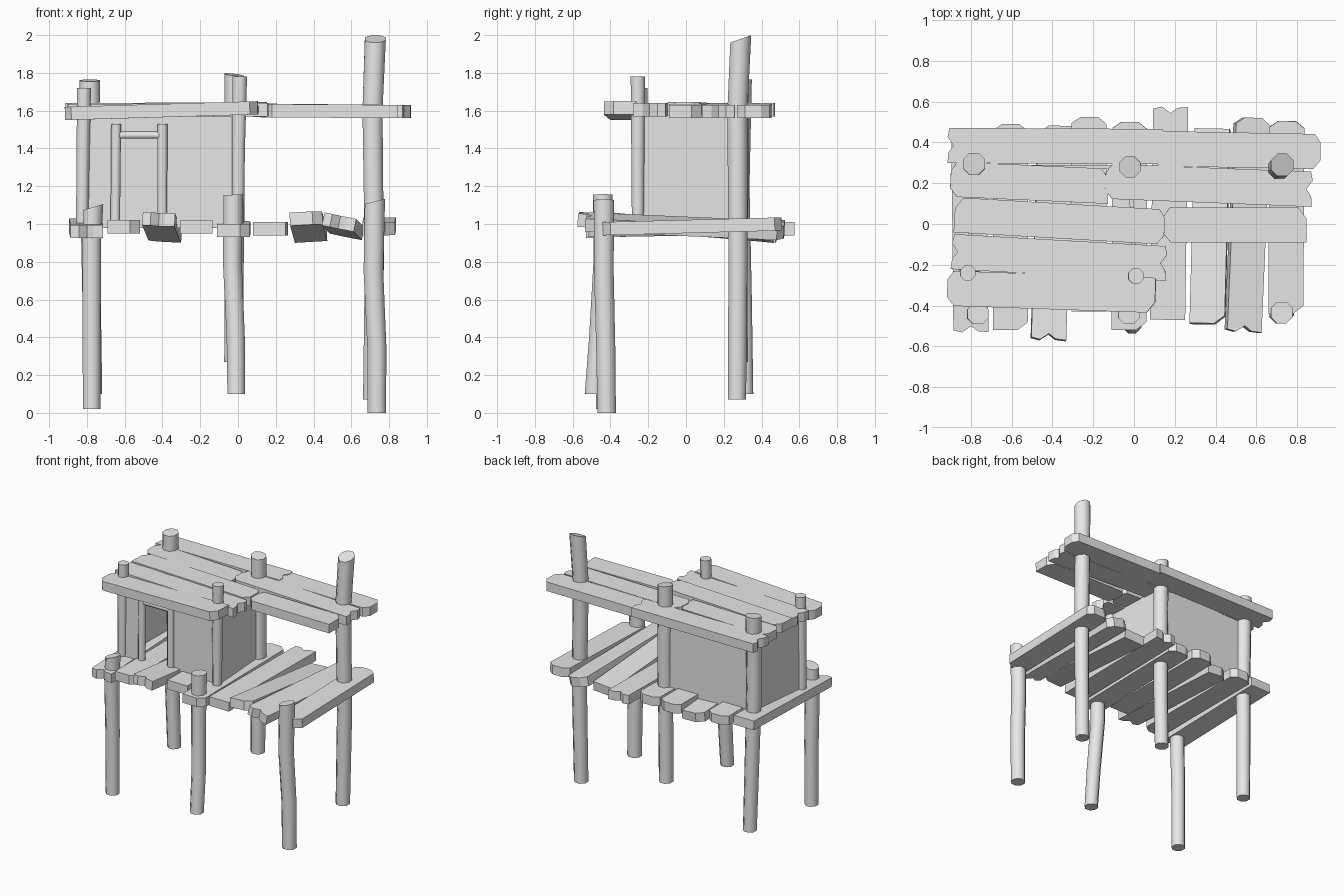
import bpy, bmesh, math
from mathutils import Vector, Matrix

cube = bpy.data.objects.get("Cube")
if cube:
    bpy.data.objects.remove(cube, do_unlink=True)

grey = bpy.data.materials.new("weathered_grey")
grey.use_nodes = True
grey.diffuse_color = (0.8, 0.8, 0.8, 1)
grey.node_tree.nodes["Principled BSDF"].inputs["Base Color"].default_value = (0.8, 0.8, 0.8, 1)


def finish(name, bm, smooth=False):
    bmesh.ops.recalc_face_normals(bm, faces=bm.faces)
    mesh = bpy.data.meshes.new(name)
    bm.to_mesh(mesh)
    bm.free()
    mesh.materials.append(grey)
    obj = bpy.data.objects.new(name, mesh)
    bpy.context.collection.objects.link(obj)
    if smooth:
        bpy.ops.object.select_all(action='DESELECT')
        obj.select_set(True)
        bpy.context.view_layer.objects.active = obj
        bpy.ops.object.shade_smooth_by_angle(angle=math.radians(50))
    return obj


# Broken plank ends: (position across the width, how far it is cut back)
ENDS = {
    "flat": [(-1, 0), (1, 0)],
    "notch": [(-1, 0), (-0.4, 0.005), (0, 0.03), (0.5, 0), (1, 0.01)],
    "clip": [(-1, 0.035), (-0.5, 0), (0.5, 0), (1, 0.03)],
    "chip_a": [(-1, 0.04), (-0.4, 0), (1, 0)],
    "chip_b": [(-1, 0), (0.4, 0), (1, 0.04)],
}


def plank(name, start, end, ends, roll=0, width=0.172, thick=0.07):
    start, end = Vector(start), Vector(end)
    length = (end - start).length
    along = (end - start).normalized()
    side = Vector((0, 0, 1)).cross(along).normalized()
    frame = Matrix((along, side, along.cross(side))).transposed().to_4x4()
    frame = Matrix.Translation(start) @ frame @ Matrix.Rotation(roll, 4, 'X')
    outline = [(cut, v * width / 2) for v, cut in reversed(ENDS[ends[0]])]
    outline += [(length - cut, v * width / 2) for v, cut in ENDS[ends[1]]]
    bm = bmesh.new()
    face = bm.faces.new([bm.verts.new((x, y, -thick / 2)) for x, y in outline])
    up = bmesh.ops.extrude_face_region(bm, geom=[face])["geom"]
    bmesh.ops.translate(bm, vec=(0, 0, thick),
                        verts=[g for g in up if isinstance(g, bmesh.types.BMVert)])
    bm.transform(frame)
    return finish(name, bm)


def post(name, path, r0, r1, slant=(0, 0), sides=8):
    """Crooked log through the path points, with an obliquely sawn top."""
    bm = bmesh.new()
    rings = []
    for i, p in enumerate(path):
        r = r0 + (r1 - r0) * i / (len(path) - 1)
        ring = []
        for k in range(sides):
            a = math.tau * (k + 0.5) / sides
            dx, dy = r * math.cos(a), r * math.sin(a)
            dz = dx * slant[0] + dy * slant[1] if i == len(path) - 1 else 0
            ring.append(bm.verts.new((p[0] + dx, p[1] + dy, p[2] + dz)))
        rings.append(ring)
    for low, high in zip(rings, rings[1:]):
        for k in range(sides):
            n = (k + 1) % sides
            bm.faces.new((low[k], low[n], high[n], high[k]))
    bm.faces.new(rings[0])
    bm.faces.new(rings[-1])
    return finish(name, bm, smooth=True)


def wall(name, a, b, z0, z1, thick=0.02):
    a, b = Vector((*a, 0)), Vector((*b, 0))
    d = b - a
    bm = bmesh.new()
    bmesh.ops.create_cube(bm, size=1)
    bm.transform(Matrix.Translation((a + b) / 2 + Vector((0, 0, (z0 + z1) / 2)))
                 @ Matrix.Rotation(math.atan2(d.y, d.x), 4, 'Z')
                 @ Matrix.Diagonal((d.length, thick, z1 - z0, 1)))
    return finish(name, bm)


# Front legs
post("front_leg_right", [(-.775, -.43, .02), (-.775, -.43, .5), (-.775, -.44, .9), (-.765, -.44, 1.09)],
     .05, .056, (.3, 0))
post("front_leg_middle", [(-.01, -.49, .1), (-.012, -.465, .4), (-.03, -.44, .8), (-.025, -.44, 1.155)],
     .05, .056, (.05, 0))
post("front_leg_left", [(.735, -.42, 0), (.735, -.425, .35), (.717, -.435, .75), (.725, -.435, 1.12)],
     .053, .058, (.25, 0))

# Back posts running from the ground through the roof
post("back_post_right", [(-.765, .31, .1), (-.775, .3, .6), (-.785, .285, 1.2), (-.785, .295, 1.76)],
     .05, .058, (0, .1))
post("back_post_middle", [(-.025, .28, .27), (-.02, .275, .7), (-.015, .28, 1.2), (-.02, .28, 1.79)],
     .052, .056, (-.12, .1))
post("back_post_left", [(.71, .27, .07), (.722, .275, .8), (.712, .272, 1.6), (.727, .29, 1.98)],
     .052, .06, (0, .35))

# Hut corner posts and door frame
post("front_corner_post_right", [(-.825, -.24, .99), (-.82, -.24, 1.4), (-.815, -.24, 1.72)], .035, .04)
post("front_corner_post_left", [(0, -.255, .99), (.002, -.255, 1.4), (.01, -.255, 1.78)], .034, .041)
post("door_post_right", [(-.65, -.25, .99), (-.645, -.25, 1.53)], .027, .028)
post("door_post_left", [(-.4, -.25, .99), (-.4, -.25, 1.53)], .027, .028)
lintel = post("door_lintel", [(0, 0, -.11), (0, 0, .11)], .02, .02)
lintel.matrix_world = Matrix.Translation((-.522, -.25, 1.47)) @ Matrix.Rotation(math.pi / 2, 4, 'Y')

# Hut walls with an open doorway
A, B, C, D = (-.815, -.24), (.005, -.24), (-.02, .28), (-.785, .28)
wall("front_wall_right", A, (-.645, -.24), .98, 1.58)
wall("front_wall_left", (-.4, -.24), B, .98, 1.58)
wall("front_wall_above_door", (-.645, -.24), (-.4, -.24), 1.47, 1.58)
wall("left_wall", B, C, .98, 1.58)
wall("back_wall", C, D, .98, 1.58)
wall("right_wall", D, A, .98, 1.58)

# Floor planks: front end, back end, end shapes, roll
floor = [
    ((-.80, -.53, .96), (-.81, .45, .995), ("notch", "flat"), 0),
    ((-.605, -.52, .985), (-.605, .49, .985), ("chip_a", "clip"), 0),
    ((-.42, -.57, 1.025), (-.385, .48, .94), ("notch", "chip_b"), .05),
    ((-.22, -.43, .985), (-.22, .525, .985), ("flat", "clip"), 0),
    ((-.025, -.52, .965), (-.02, .50, .98), ("chip_a", "clip"), 0),
    ((.165, -.47, .975), (.18, .575, .975), ("flat", "notch"), 0),
    ((.36, -.49, 1.03), (.385, .465, .94), ("chip_a", "flat"), -.06),
    ((.535, -.53, 1.01), (.58, .52, .965), ("notch", "clip"), .2),
    ((.745, -.44, .975), (.75, .505, 1.0), ("chip_a", "clip"), 0),
]
for i, (p, q, ends, roll) in enumerate(floor):
    plank(f"floor_plank_{i + 1}", p, q, ends, roll)

# Roof planks: right end, left end, end shapes
roof = [
    ((-.915, .385, 1.605), (.15, .38, 1.605), ("notch", "notch")),
    ((.12, .37, 1.60), (.915, .355, 1.595), ("flat", "clip")),
    ((-.90, .22, 1.605), (-.125, .185, 1.60), ("clip", "chip_b")),
    ((-.14, .21, 1.605), (.875, .17, 1.595), ("clip", "notch")),
    ((-.88, .045, 1.605), (.15, -.015, 1.61), ("chip_b", "clip")),
    ((.145, -.005, 1.60), (.845, -.005, 1.595), ("clip", "chip_b")),
    ((-.895, -.135, 1.60), (.16, -.195, 1.605), ("notch", "notch")),
    ((-.915, -.315, 1.585), (.105, -.35, 1.615), ("clip", "chip_a")),
]
for i, (p, q, ends) in enumerate(roof):
    plank(f"roof_plank_{i + 1}", p, q, ends)
